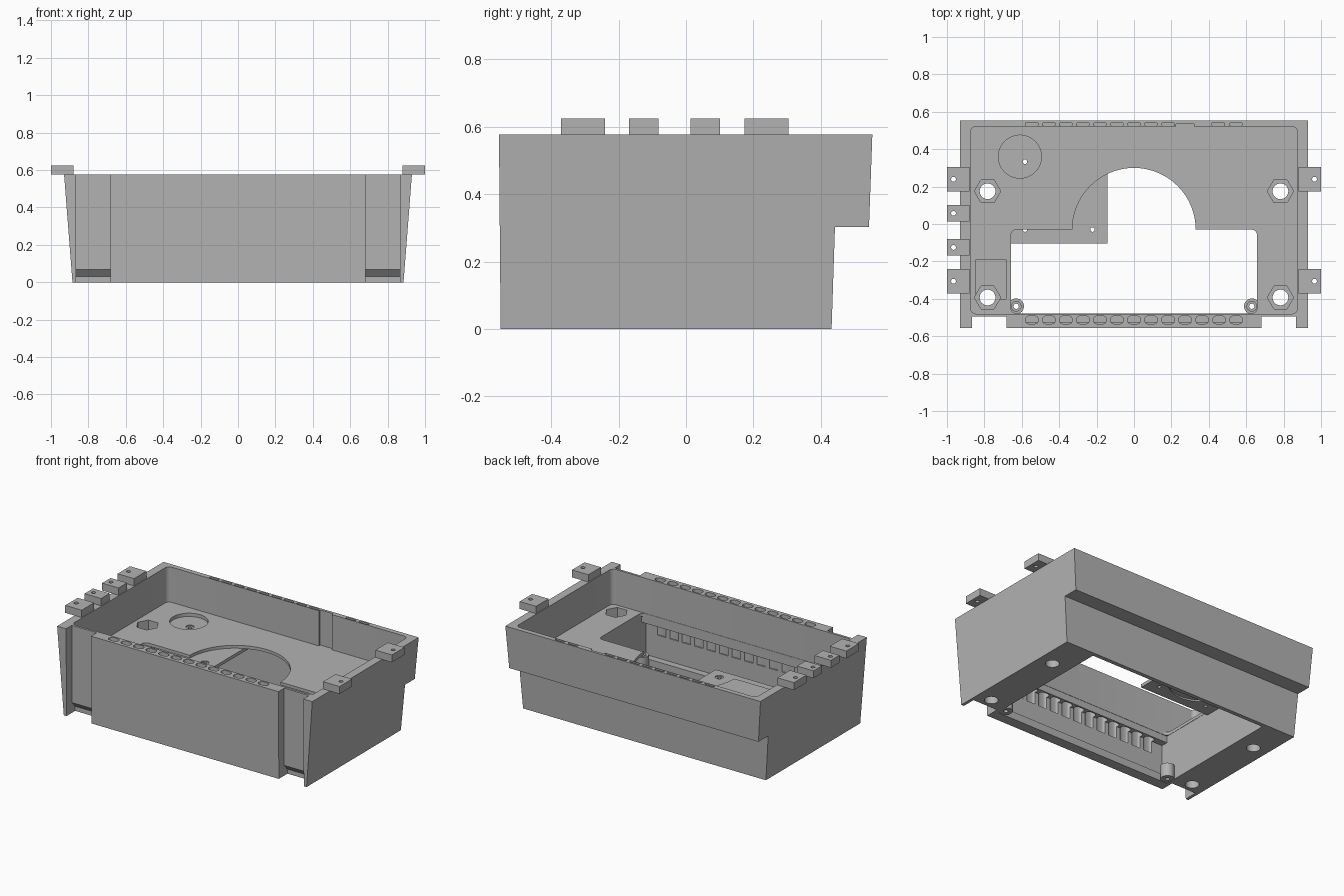
import bpy, bmesh, math
from mathutils import Matrix

if "Cube" in bpy.data.objects:
    bpy.data.objects.remove(bpy.data.objects["Cube"], do_unlink=True)

grey = bpy.data.materials.new("matte_grey")
grey.use_nodes = True
COLOUR = (0.45, 0.45, 0.45, 1)
grey.diffuse_color = COLOUR
grey.node_tree.nodes["Principled BSDF"].inputs["Base Color"].default_value = COLOUR


def finish(name, bm):
    bmesh.ops.recalc_face_normals(bm, faces=bm.faces)
    mesh = bpy.data.meshes.new(name)
    bm.to_mesh(mesh)
    bm.free()
    mesh.materials.append(grey)
    obj = bpy.data.objects.new(name, mesh)
    bpy.context.collection.objects.link(obj)
    return obj


def add_prism(bm, points, low, high):
    """Extrude a flat outline along z."""
    face = bm.faces.new([bm.verts.new((x, y, low)) for x, y in points])
    top = bmesh.ops.extrude_face_region(bm, geom=[face])["geom"]
    verts = [v for v in top if isinstance(v, bmesh.types.BMVert)]
    bmesh.ops.translate(bm, verts=verts, vec=(0, 0, high - low))


def prism(name, outlines, low, high):
    bm = bmesh.new()
    for points in outlines:
        add_prism(bm, points, low, high)
    return finish(name, bm)


def profile_x(name, points, x0, x1):
    """Extrude a (y, z) outline along x."""
    bm = bmesh.new()
    add_prism(bm, points, x0, x1)
    for v in bm.verts:
        v.co = (v.co.z, v.co.x, v.co.y)
    return finish(name, bm)


def rect(x0, x1, y0, y1):
    return [(x0, y0), (x1, y0), (x1, y1), (x0, y1)]


def circle(x, y, r, n=32):
    return [(x + r * math.cos(math.tau * i / n), y + r * math.sin(math.tau * i / n)) for i in range(n)]


def rounded(x0, x1, y0, y1, r, n=6):
    pts = []
    corners = [(x1 - r, y1 - r), (x0 + r, y1 - r), (x0 + r, y0 + r), (x1 - r, y0 + r)]
    for k, (cx, cy) in enumerate(corners):
        for i in range(n + 1):
            a = math.pi / 2 * (k + i / n)
            pts.append((cx + r * math.cos(a), cy + r * math.sin(a)))
    return pts


def slots(centres, y, w, h):
    return [rounded(x - w / 2, x + w / 2, y - h / 2, y + h / 2, h * 0.49, 4) for x in centres]


def cut(target, cutter):
    cutter.hide_render = True
    mod = target.modifiers.new("cut", "BOOLEAN")
    mod.operation = "DIFFERENCE"
    mod.solver = "EXACT"
    mod.object = cutter
    bpy.context.view_layer.objects.active = target
    bpy.ops.object.modifier_apply(modifier=mod.name)
    bpy.data.objects.remove(cutter, do_unlink=True)


def smooth(obj):
    bpy.ops.object.select_all(action="DESELECT")
    obj.select_set(True)
    bpy.context.view_layer.objects.active = obj
    bpy.ops.object.shade_smooth_by_angle(angle=math.radians(30))


RIM, FLOOR, UNDER = 0.577, 0.345, 0.325

# Tapered shell with a stepped back
side = [(-0.55, 0), (0.432, 0), (0.442, 0.302), (0.543, 0.302), (0.553, RIM), (-0.555, RIM)]
shell = profile_x("case_shell", side, -1, 1)
for v in shell.data.vertices:
    v.co.x *= 0.885 + 0.045 * v.co.z / RIM

# Upper tray and lower bay
cut(shell, prism("tray_cut", [rounded(-0.875, 0.875, -0.48, 0.52, 0.03)], FLOOR, 0.8))
cut(shell, prism("bay_cut", [rect(-0.66, 0.66, -0.48, 0.405)], -0.1, UNDER))
cut(shell, prism("undercut", [rect(-0.659, 0.659, -0.525, -0.4)], 0.05, 0.28))

# Floor openings
cut(shell, prism("opening_cut", [rounded(-0.658, 0.658, -0.478, -0.03, 0.03)], 0.2, 0.4))
cut(shell, prism("arch_cut", [circle(0, -0.03, 0.33, 64)], 0.31, 0.4))
cut(shell, prism("round_recess", [circle(-0.61, 0.36, 0.115, 48)], 0.323, 0.4))
cut(shell, prism("tray_recess", [rect(-0.845, -0.685, -0.4, -0.19)], 0.325, 0.4))

# Mounting holes with hexagonal nut pockets
mounts = [(sx * 0.783, y) for sx in (-1, 1) for y in (0.175, -0.393)]
cut(shell, prism("nut_pockets", [circle(x, y, 0.07, 6) for x, y in mounts], 0.245, 0.4))
cut(shell, prism("mount_holes", [circle(x, y, 0.042) for x, y in mounts], -0.1, 0.4))

# Front corner channels, undercut at the foot
channel = [(-0.7, -0.1), (-0.46, -0.1), (-0.46, 0.03), (-0.495, 0.068), (-0.495, 0.8), (-0.7, 0.8)]
for x0, x1 in ((-0.865, -0.683), (0.683, 0.865)):
    cut(shell, profile_x("channel_cut", channel, x0, x1))

# Vent slots along both rims and a cable groove in the back wall
front_x = [0.091 * i for i in range(-6, 7)]
cut(shell, prism("front_slots", slots(front_x, -0.513, 0.07, 0.042), 0.2, 0.8))
back_x = [0.091 * i for i in range(-6, 3)] + [0.45, 0.545]
cut(shell, prism("back_slots", slots(back_x, 0.533, 0.07, 0.017), 0.48, 0.8))
cut(shell, prism("groove_cut", [rect(0.225, 0.32, 0.5, 0.535)], FLOOR, 0.8))
smooth(shell)

# Mounting plate under the floor
plate = prism("mounting_plate", [rect(-0.661, -0.143, -0.105, 0.407)], 0.305, UNDER + 0.001)
screws = [(x, y) for x in (-0.583, -0.222) for y in (-0.03, 0.333)]
cut(plate, prism("screw_holes", [circle(x, y, 0.012, 20) for x, y in screws], 0.2, 0.4))
cut(plate, prism("screw_seats", [circle(x, y, 0.025, 24) for x, y in screws], 0.32, 0.4))
cut(plate, prism("plate_recess", [circle(-0.402, 0.151, 0.2, 48)], 0.2, 0.315))
smooth(plate)

# Screw posts in the lower front corners
for label, x in (("right", -0.63), ("left", 0.63)):
    post = prism("screw_post_" + label, [circle(x, -0.44, 0.042)], 0.002, 0.09)
    cut(post, prism("post_hole", [circle(x, -0.44, 0.014, 20)], -0.1, 0.2))
    cut(post, prism("post_seat", [circle(x, -0.44, 0.026, 24)], 0.075, 0.2))
    smooth(post)

# Lid tabs: two wide on each side, two narrow on the right
tabs = [(s, y, 0.065) for s in (-1, 1) for y in (0.239, -0.306)]
tabs += [(-1, y, 0.044) for y in (0.057, -0.125)]
for s, y, half in tabs:
    a, b = sorted((s * 0.88, s * 1.0))
    tab = prism("lid_tab", [rect(a, b, y - half, y + half)], RIM - 0.001, 0.625)
    cut(tab, prism("tab_hole", [circle(s * 0.965, y, 0.013, 20)], 0.4, 0.8))
    smooth(tab)
